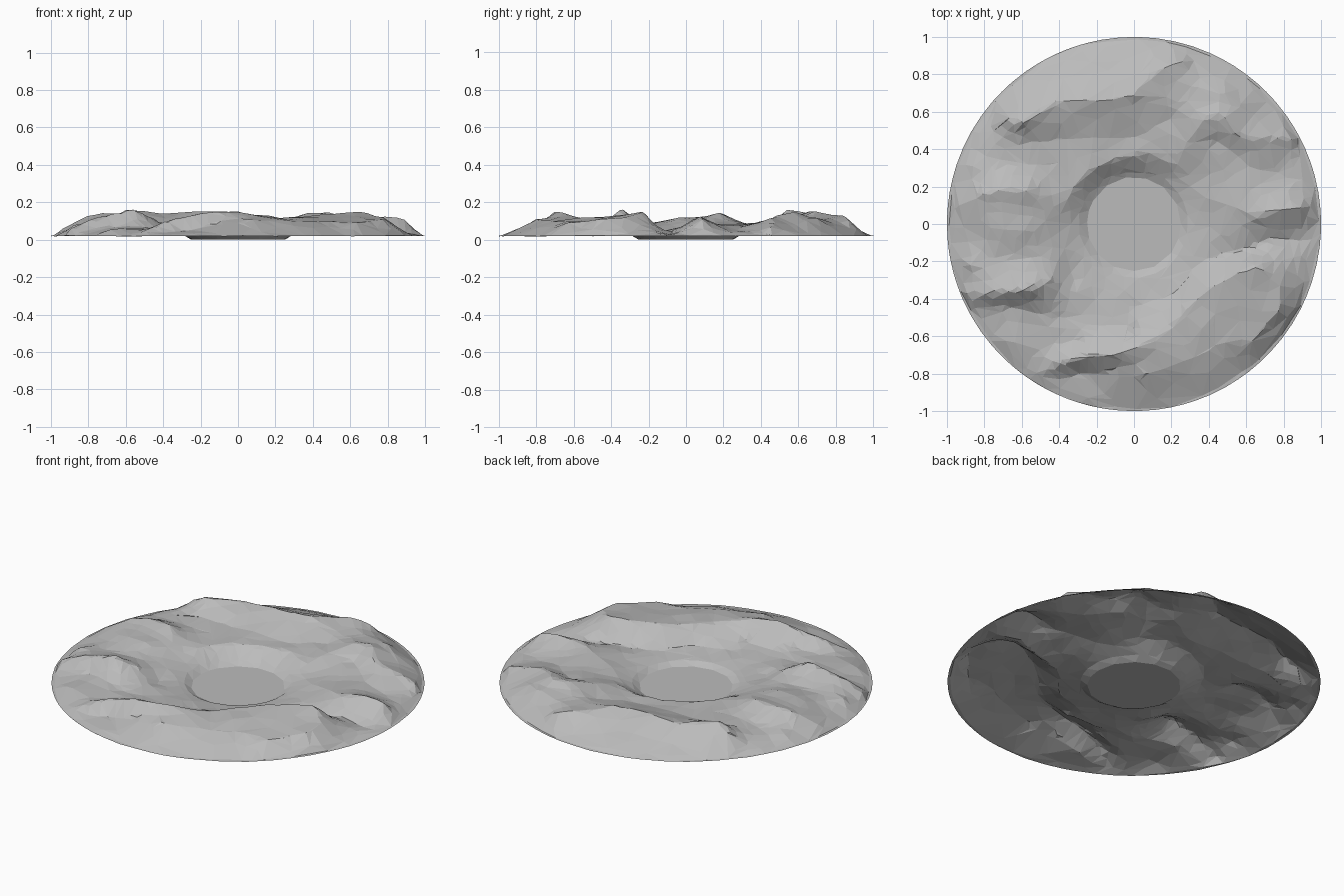
import bpy
import bmesh
import math
from mathutils import Vector, noise

cube = bpy.data.objects.get("Cube")
if cube:
    bpy.data.objects.remove(cube, do_unlink=True)

RIM_HEIGHT = 0.02
RINGS, SEGMENTS = 80, 128
HALF = 50
SIZE = 2 * HALF + 1
fixed = {}


def trace(*points):
    """Pin the terrain along a crest or valley line: x, y, height in hundredths."""
    pts = [Vector(p) / 100 for p in points]
    for a, b in zip(pts, pts[1:]):
        steps = max(1, round((b - a).length * HALF * 1.5))
        for i in range(steps + 1):
            p = a.lerp(b, i / steps)
            fixed[round(p.x * HALF) + HALF, round(p.y * HALF) + HALF] = p.z


def ramp(value, low, high):
    return min(1, max(0, (value - low) / (high - low)))


# South-east mesa: crest, sloping top, outer step and flat apron
trace((-10, -70, 15.5), (2, -66, 14), (20, -56, 11.5), (38, -36, 13), (52, -28, 14), (66, -22, 15))
trace((66, -22, 15), (78, -31, 12), (79, -44, 11), (61, -64, 9))
trace((89, -34, 5), (86, -45, 5), (68, -67, 5))
trace((5, -80, 11), (30, -72, 10), (50, -62, 10))

# Southern crest falling to the rim, with its outer foot
trace((-10, -70, 15.5), (-22, -70, 14), (-38, -74, 10), (-54, -82, 3))
trace((-42, -83, 4), (-28, -80, 5), (-12, -79, 8))

# South-west spur and the gully below it
trace((-91, -39, 6), (-75, -37, 12), (-55, -35, 16.5), (-45, -30, 11))
trace((-88, -45, 4), (-70, -44, 7), (-55, -48, 7), (-38, -50, 5))
trace((-70, -62, 5), (-50, -66, 6), (-30, -62, 6))

# Western gully, knoll and spur
trace((-88, -22, 8), (-70, -18, 9), (-52, -18, 9))
trace((-80, -2, 10), (-70, -3, 12), (-58, -5, 12), (-48, -5, 9))
trace((-93, 10, 6), (-80, 16, 13), (-72, 18, 14), (-58, 18, 14.5), (-48, 10, 11))

# North-western bench and crest
trace((-86, 32, 7), (-62, 31, 8.5), (-42, 31, 8))
trace((-72, 57, 9), (-60, 54, 16.5), (-50, 60, 15), (-40, 66, 14), (-20, 66, 15), (0, 68, 15.5))
trace((0, 68, 15.5), (6, 77, 13), (18, 85, 13), (27, 87, 10))
trace((-55, 44, 9), (-30, 46, 8.5), (0, 46, 8), (20, 56, 9))

# Lip of the central bowl
trace((-38, 10, 8), (-34, 18, 8), (-25, 28, 8), (-10, 36, 8), (10, 38, 8), (24, 31, 7))

# North-eastern hooked crest and the hollow below it
trace((27, 41, 10), (36, 55, 14), (47, 60, 15), (54, 49, 13), (65, 45, 11), (84, 46, 8))
trace((45, 45, 9), (62, 30, 7), (80, 27, 5), (91, 27, 4))
trace((30, 72, 11), (48, 70, 12), (62, 60, 9))

# Eastern crest and the channel beneath it
trace((42, 14, 7), (56, 8, 9), (66, 4, 11), (78, 8, 12), (90, 8, 11))
trace((40, -18, 4), (58, -14, 4), (72, -9, 4), (95, -9, 3))

# Low ground around the open side of the bowl
trace((-38, -10, 6), (-32, -30, 4), (0, -44, 4), (20, -38, 4), (36, -20, 3.5))
trace((-20, -54, 6), (0, -55, 6))


def relax_heights():
    """Stretch a smooth sheet between the pinned lines, floor and rim."""
    grid = [[0.06] * SIZE for _ in range(SIZE)]
    free = []
    for i in range(SIZE):
        for j in range(SIZE):
            r = math.hypot(i - HALF, j - HALF) / HALF
            if r < 0.29 or r > 0.985:
                grid[i][j] = RIM_HEIGHT
            elif (i, j) in fixed:
                grid[i][j] = fixed[i, j]
            else:
                free.append((i, j))
    for _ in range(150):
        for i, j in free:
            row = grid[i]
            mean = (grid[i - 1][j] + grid[i + 1][j] + row[j - 1] + row[j + 1]) / 4
            row[j] += 1.6 * (mean - row[j])
    return grid


heights = relax_heights()


def terrain_height(x, y):
    """Read the sheet between grid points and sink the bowl floor."""
    r = math.hypot(x, y)
    u, v = (x + 1) * HALF, (y + 1) * HALF
    i, j = min(int(u), SIZE - 2), min(int(v), SIZE - 2)
    u, v = u - i, v - j
    near = heights[i][j] * (1 - v) + heights[i][j + 1] * v
    far = heights[i + 1][j] * (1 - v) + heights[i + 1][j + 1] * v
    rough = 0.008 * noise.noise(Vector((x * 7, y * 7, 0)))
    h = near * (1 - u) + far * u + rough * ramp(r, 0.3, 0.4)
    h = RIM_HEIGHT + (h - RIM_HEIGHT) * ramp(r, 1, 0.97)
    return max(0, h - RIM_HEIGHT * ramp(r, 0.285, 0.25))


# Terrain sheet, open underneath
bm = bmesh.new()
rings = []
for i in range(1, RINGS + 1):
    r = i / RINGS
    ring = []
    for j in range(SEGMENTS):
        a = math.tau * j / SEGMENTS
        x, y = r * math.cos(a), r * math.sin(a)
        ring.append(bm.verts.new((x, y, terrain_height(x, y))))
    rings.append(ring)
center = bm.verts.new((0, 0, terrain_height(0, 0)))
for j in range(SEGMENTS):
    k = (j + 1) % SEGMENTS
    bm.faces.new((center, rings[0][j], rings[0][k]))
    for inner, outer in zip(rings, rings[1:]):
        bm.faces.new((inner[j], outer[j], outer[k], inner[k]))

mesh = bpy.data.meshes.new("crater_terrain")
bm.to_mesh(mesh)
bm.free()
terrain = bpy.data.objects.new("crater_terrain", mesh)
bpy.context.collection.objects.link(terrain)

# Irregular low-poly facets
facets = terrain.modifiers.new("facets", "DECIMATE")
facets.ratio = 0.07

# Plain grey stone
stone = bpy.data.materials.new("grey_stone")
stone.use_nodes = True
color = (0.5, 0.5, 0.5, 1)
stone.diffuse_color = color
stone.node_tree.nodes["Principled BSDF"].inputs["Base Color"].default_value = color
mesh.materials.append(stone)
